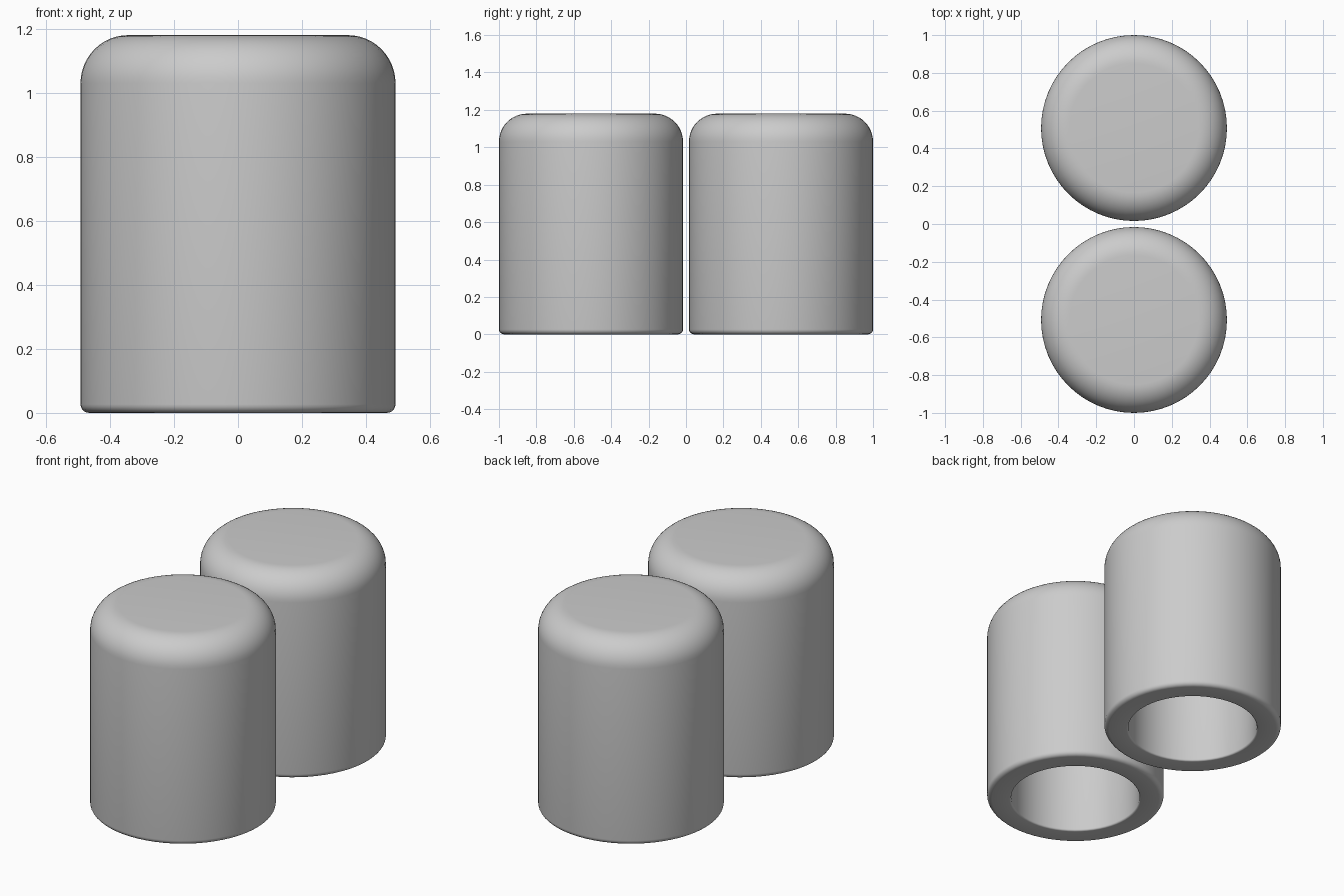
import bpy, bmesh, math
from mathutils import Matrix

default = bpy.data.objects.get("Cube")
if default:
    bpy.data.objects.remove(default, do_unlink=True)

RADIUS, HEIGHT, BORE = 0.492, 1.18, 0.358
TOP_ROUND, FOOT_ROUND, RIM_ROUND = 0.15, 0.027, 0.01
CEILING = HEIGHT - (RADIUS - BORE)
SPACING = 1.0 - RADIUS
SEGMENTS = 64

grey = bpy.data.materials.new("plain grey")
grey.use_nodes = True
colour = (0.6, 0.6, 0.6, 1)
grey.diffuse_color = colour
grey.node_tree.nodes["Principled BSDF"].inputs["Base Color"].default_value = colour


def arc(cx, cz, r, start, end, steps):
    """Points of a circular arc in the radius/height plane, angles in degrees."""
    angles = [math.radians(start + (end - start) * i / steps) for i in range(steps + 1)]
    return [(cx + r * math.cos(a), cz + r * math.sin(a)) for a in angles]


def make_cap(name, y):
    # Half section: top centre, rounded shoulder, foot, bore, inner ceiling
    profile = [(0, HEIGHT)]
    profile += arc(RADIUS - TOP_ROUND, HEIGHT - TOP_ROUND, TOP_ROUND, 90, 0, 12)
    profile += arc(RADIUS - FOOT_ROUND, FOOT_ROUND, FOOT_ROUND, 0, -90, 5)
    profile += arc(BORE + RIM_ROUND, RIM_ROUND, RIM_ROUND, 270, 180, 3)
    profile += [(BORE, CEILING), (0, CEILING)]

    bm = bmesh.new()
    verts = [bm.verts.new((r, 0, z)) for r, z in profile]
    edges = [bm.edges.new(pair) for pair in zip(verts, verts[1:])]
    bmesh.ops.spin(bm, geom=verts + edges, cent=(0, 0, 0), axis=(0, 0, 1),
                   angle=math.tau, steps=SEGMENTS)
    bmesh.ops.remove_doubles(bm, verts=bm.verts, dist=0.0001)
    bmesh.ops.recalc_face_normals(bm, faces=bm.faces)
    bmesh.ops.transform(bm, matrix=Matrix.Translation((0, y, 0)), verts=bm.verts)

    mesh = bpy.data.meshes.new(name)
    bm.to_mesh(mesh)
    bm.free()
    mesh.materials.append(grey)
    cap = bpy.data.objects.new(name, mesh)
    bpy.context.collection.objects.link(cap)
    bpy.ops.object.select_all(action="DESELECT")
    cap.select_set(True)
    bpy.context.view_layer.objects.active = cap
    bpy.ops.object.shade_smooth_by_angle(angle=math.radians(35))


# Two matching hollow caps, one behind the other
make_cap("front_cap", -SPACING)
make_cap("back_cap", SPACING)
